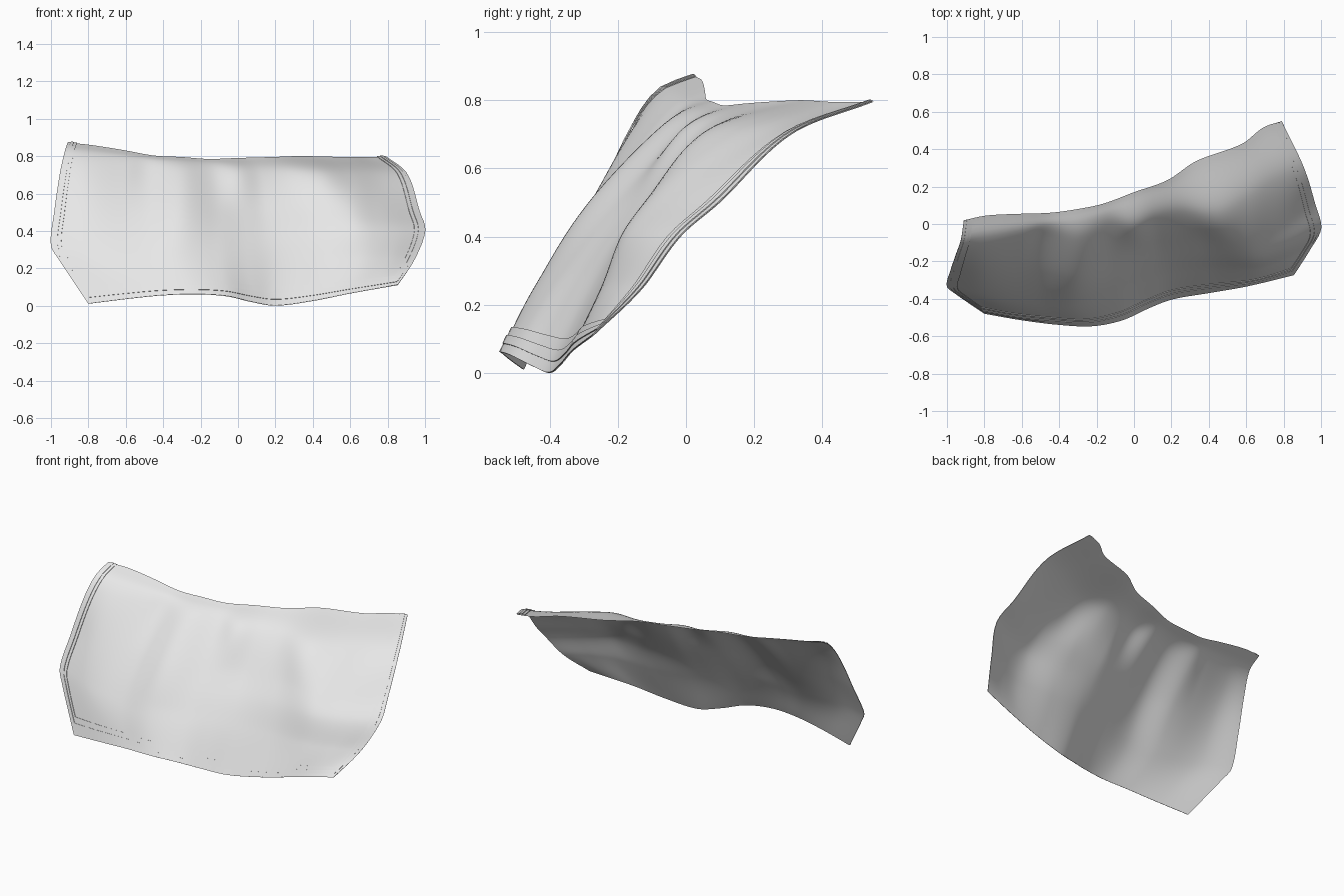
import bpy, math
from mathutils import Vector

if "Cube" in bpy.data.objects:
    bpy.data.objects.remove(bpy.data.objects["Cube"])

mat = bpy.data.materials.new("light grey cloth")
mat.diffuse_color = (0.8, 0.8, 0.8, 1)
mat.use_nodes = True
mat.node_tree.nodes["Principled BSDF"].inputs["Base Color"].default_value = mat.diffuse_color

# Outline of the draped cloth: (parameter, x, y, z)
TOP = [(0, -.91, .02, .872), (.07, -.79, .045, .86), (.18, -.6, .055, .83), (.27, -.45, .06, .803),
       (.36, -.3, .08, .795), (.44, -.16, .11, .785), (.535, 0, .17, .79), (.64, .18, .235, .795),
       (.73, .33, .335, .80), (.88, .58, .43, .795), (.94, .69, .515, .795), (1, .79, .55, .795)]
BOTTOM = [(0, -.8, -.475, .01), (.12, -.6, -.51, .035), (.24, -.4, -.535, .055), (.35, -.22, -.542, .06),
          (.45, -.06, -.51, .05), (.53, .07, -.45, .02), (.61, .2, -.40, .0), (.73, .4, -.365, .025),
          (.85, .6, -.33, .065), (1, .855, -.27, .11)]
LEFT = [(0, -.8, -.475, .01), (.3, -.96, -.365, .25), (.38, -1, -.33, .32), (.6, -.982, -.25, .5),
        (.82, -.95, -.155, .72), (.93, -.925, -.08, .83), (1, -.91, .02, .872)]
RIGHT = [(0, .855, -.27, .11), (.3, .945, -.125, .25), (.47, 1, -.015, .40), (.6, .97, .10, .5),
         (.82, .905, .31, .70), (1, .79, .55, .795)]

# Folded cross-sections at three heights: (v, z, [(x, y), ...])
FOLDS = [(.3, .25, [(-.96, -.365), (-.75, -.41), (-.5, -.43), (-.3, -.445), (-.1, -.395), (.05, -.33),
                    (.2, -.275), (.4, -.25), (.65, -.245), (.8, -.2), (.945, -.125)]),
         (.6, .5, [(-.982, -.25), (-.8, -.28), (-.5, -.255), (-.3, -.285), (-.1, -.2), (.05, -.145),
                   (.15, -.115), (.35, -.105), (.6, -.12), (.75, -.05), (.97, .10)]),
         (.82, .715, [(-.95, -.155), (-.8, -.15), (-.6, -.1), (-.48, -.065), (-.3, -.08), (-.13, -.01),
                      (0, -.01), (.12, .045), (.25, .07), (.45, .06), (.6, .14), (.75, .24), (.905, .31)])]


def row(z, pts):
    x0, x1 = pts[0][0], pts[-1][0]
    return [((x - x0) / (x1 - x0), x, y, z) for x, y in pts]


def curve(pts, t):
    """Smooth interpolation through outline points."""
    n = len(pts)
    i = 0
    while i < n - 2 and t > pts[i + 1][0]:
        i += 1

    def slope(k):
        a, b = pts[max(k - 1, 0)], pts[min(k + 1, n - 1)]
        return (Vector(b[1:]) - Vector(a[1:])) / (b[0] - a[0])
    a, b = pts[i], pts[i + 1]
    h = b[0] - a[0]
    s = (t - a[0]) / h
    return (Vector(a[1:]) * (2*s**3 - 3*s**2 + 1) + slope(i) * h * (s**3 - 2*s**2 + s)
            + Vector(b[1:]) * (3*s**2 - 2*s**3) + slope(i + 1) * h * (s**3 - s**2))


ROWS = [(0, BOTTOM)] + [(v, row(z, p)) for v, z, p in FOLDS] + [(1, TOP)]


def loft(u, v):
    return curve([(rv, *curve(r, u)) for rv, r in ROWS], v)


ends = {}


def surface(u, v):
    """Loft through the rows, pulled onto the side outlines."""
    key = round(v, 6)
    if key not in ends:
        ends[key] = (curve(LEFT, v) - loft(0, v), curve(RIGHT, v) - loft(1, v))
    el, er = ends[key]
    return loft(u, v) + el * (1 - u) ** 3 + er * u ** 3


def normal(u, v):
    e = .004
    u = min(max(u, e), 1 - e)
    v = min(max(v, e), 1 - e)
    return (surface(u + e, v) - surface(u - e, v)).cross(surface(u, v + e) - surface(u, v - e)).normalized()


def grid_object(name, rows):
    n = len(rows[0])
    verts = [p for r in rows for p in r]
    faces = [(j*n + i, j*n + i + 1, (j+1)*n + i + 1, (j+1)*n + i)
             for j in range(len(rows) - 1) for i in range(n - 1)]
    me = bpy.data.meshes.new(name)
    me.from_pydata(verts, [], faces)
    me.materials.append(mat)
    ob = bpy.data.objects.new(name, me)
    bpy.context.collection.objects.link(ob)
    bpy.context.view_layer.objects.active = ob
    ob.select_set(True)
    bpy.ops.object.shade_smooth_by_angle(angle=math.radians(35))
    ob.select_set(False)


# Main cloth
NU, NV = 100, 60
grid_object("cloth_sheet", [[surface(i / NU, j / NV) for i in range(NU + 1)] for j in range(NV + 1)])


# Raised hem bands running down the left edge, along the bottom and up the right edge
def hem_point(t, d, lift):
    du, dv = d * .3, d * 1.25
    if t < 1:
        u, v = du, 1 + (dv - 1) * t
    elif t < 2:
        u, v = du + (1 - 2 * du) * (t - 1), dv
    else:
        u, v = 1 - du, dv + (1 - dv) * (t - 2)
    return surface(u, v) + normal(u, v) * lift


def hem(name, d0, d1, height):
    ts = ([i / 30 for i in range(30)] + [1 + i / 60 for i in range(60)]
          + [2 + i / 30 for i in range(31)])
    section = [(d0, .002), (d0, height), (d1, height), (d1, .002)]
    grid_object(name, [[hem_point(t, d, h) for t in ts] for d, h in section])


hem("hem_outer_band", 0, .03, .005)
hem("hem_middle_band", .03, .062, .008)
hem("hem_inner_band", .062, .095, .005)
